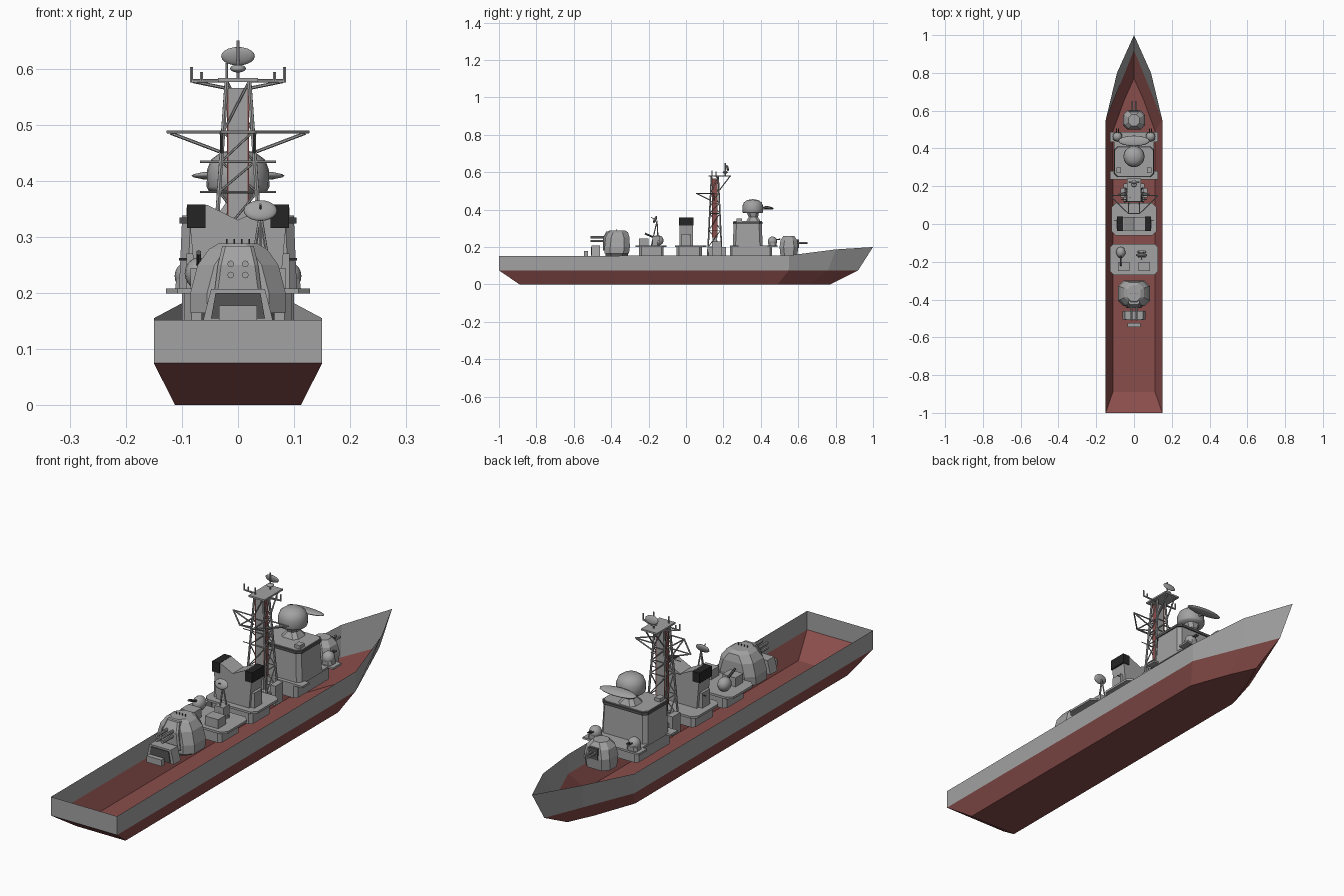
import bpy, bmesh, math
from mathutils import Vector, Matrix

if "Cube" in bpy.data.objects:
    bpy.data.objects.remove(bpy.data.objects["Cube"])


def material(name, rgb):
    m = bpy.data.materials.new(name)
    m.diffuse_color = (*rgb, 1)
    m.use_nodes = True
    m.node_tree.nodes["Principled BSDF"].inputs["Base Color"].default_value = m.diffuse_color
    return m


GREY = material("naval_grey", (0.36, 0.36, 0.36))
RED = material("antifouling_red", (0.25, 0.075, 0.07))
BLACK = material("soot_black", (0.018, 0.018, 0.018))
DARK = material("dark_steel", (0.09, 0.09, 0.09))


def finish(name, bm, mats, smooth=False):
    bmesh.ops.recalc_face_normals(bm, faces=bm.faces)
    me = bpy.data.meshes.new(name)
    bm.to_mesh(me)
    bm.free()
    for m in mats:
        me.materials.append(m)
    ob = bpy.data.objects.new(name, me)
    bpy.context.collection.objects.link(ob)
    if smooth:
        for p in me.polygons:
            p.use_smooth = True
    return ob


def box(name, x0, x1, y0, y1, z0, z1, mat=GREY):
    bm = bmesh.new()
    c = Vector(((x0 + x1) / 2, (y0 + y1) / 2, (z0 + z1) / 2))
    bmesh.ops.create_cube(bm, size=1, matrix=Matrix.Translation(c) @ Matrix.Diagonal((x1 - x0, y1 - y0, z1 - z0, 1)))
    return finish(name, bm, [mat])


def loft(name, sections, chamfer=0.02, mat=GREY, cx=0):
    """Stack of chamfered rectangles: (z, half_x, y_min, y_max)."""
    bm = bmesh.new()
    rings = []
    for z, h, a, b in sections:
        c = min(chamfer, h * 0.6, (b - a) * 0.3)
        pts = [(h, a + c), (h, b - c), (h - c, b), (c - h, b), (-h, b - c), (-h, a + c), (c - h, a), (h - c, a)]
        rings.append([bm.verts.new((cx + x, y, z)) for x, y in pts])
    for r, s in zip(rings, rings[1:]):
        for i in range(8):
            j = (i + 1) % 8
            bm.faces.new((r[i], r[j], s[j], s[i]))
    bm.faces.new(rings[0])
    bm.faces.new(rings[-1])
    return finish(name, bm, [mat])


def rods(name, segments, r=0.003, mat=GREY, n=6):
    """Round bars between pairs of points, joined in one object."""
    bm = bmesh.new()
    for a, b in segments:
        a, b = Vector(a), Vector(b)
        d = b - a
        m = Matrix.Translation((a + b) / 2) @ d.to_track_quat('Z', 'Y').to_matrix().to_4x4()
        bmesh.ops.create_cone(bm, cap_ends=True, segments=n, radius1=r, radius2=r, depth=d.length, matrix=m)
    return finish(name, bm, [mat])


def ball(name, c, size, tilt=0, mat=GREY):
    bm = bmesh.new()
    m = Matrix.Translation(c) @ Matrix.Rotation(tilt, 4, 'X') @ Matrix.Diagonal((*size, 1))
    bmesh.ops.create_uvsphere(bm, u_segments=16, v_segments=10, radius=1, matrix=m)
    return finish(name, bm, [mat], True)


def prism(name, profile, y0, y1, mat=GREY):
    """Extrude an xz profile along y."""
    bm = bmesh.new()
    f = bm.faces.new([bm.verts.new((x, y0, z)) for x, z in profile])
    g = bmesh.ops.extrude_face_region(bm, geom=[f])["geom"]
    bmesh.ops.translate(bm, vec=(0, y1 - y0, 0), verts=[v for v in g if isinstance(v, bmesh.types.BMVert)])
    return finish(name, bm, [mat])


# Open hull shell: keel, waterline and rail outlines, red below the waterline
levels = [
    [(.112, -.89, 0), (.112, .49, 0), (.05, .66, 0), (0, .77, 0)],
    [(.15, -1, .075), (.15, .55, .075), (.065, .76, .075), (0, .92, .075)],
    [(.15, -1, .152), (.15, .55, .155), (.09, .8, .187), (0, 1, .2)],
]
bm = bmesh.new()
rings = []
for lv in levels:
    rings.append([bm.verts.new(p) for p in lv + [(-x, y, z) for x, y, z in lv[-2::-1]]])
bm.faces.new(rings[0])
for k in range(2):
    for i in range(7):
        j = (i + 1) % 7
        f = bm.faces.new((rings[k][i], rings[k][j], rings[k + 1][j], rings[k + 1][i]))
        f.material_index = 1 - k
bm.faces.ensure_lookup_table()
bm.faces[0].material_index = 1
finish("hull", bm, [GREY, RED])

# Aft gun turret with four barrels
loft("aft_turret_ring", [(.152, .065, -.43, -.31), (.166, .065, -.43, -.31)], .03, DARK)
loft("aft_turret", [(.164, .085, -.435, -.305), (.2, .085, -.435, -.3), (.25, .072, -.43, -.302),
                    (.278, .052, -.42, -.31), (.288, .035, -.41, -.325)], .03)
loft("aft_turret_face", [(.18, .045, -.445, -.4), (.25, .036, -.445, -.4), (.284, .028, -.425, -.39)], .006)
rods("aft_gun_barrels", [((x, -.4, z), (x, -.51, z)) for x in (-.013, .013) for z in (.232, .252)], .006, n=8)
rods("aft_turret_aerials", [((x, -.37, .285), (x, -.37, .296)) for x in (-.02, -.007, .007, .02)], .0015, DARK)

# Launcher box behind the aft gun, with dark mouth and step
prism("stern_launcher", [(-.062, .152), (.062, .152), (.048, .207), (-.048, .207)], -.505, -.46)
prism("launcher_mouth", [(-.048, .155), (.048, .155), (.04, .2), (-.04, .2)], -.509, -.504, DARK)
box("launcher_step", -.034, .034, -.545, -.525, .152, .178)

# Forward gun turret with twin barrels
loft("forward_turret", [(.152, .055, .505, .595), (.2, .058, .5, .6), (.235, .05, .505, .595),
                        (.258, .03, .52, .58)], .022)
box("forward_gun_slot", -.02, .02, .59, .603, .195, .24, DARK)
rods("forward_gun_barrels", [((x, .56, .222), (x, .65, .222)) for x in (-.009, .009)], .005, n=8)

# Deckhouses and their overhanging platforms
for name, hx, y0, y1 in (("aft", .095, -.25, -.12), ("funnel", .095, -.05, .085), ("bridge", .1, .235, .46)):
    loft(name + "_deckhouse", [(.15, hx, y0, y1), (.2, hx, y0, y1)], .012)
loft("aft_platform", [(.199, .128, -.27, -.105), (.208, .128, -.27, -.105)], .02)
loft("funnel_platform", [(.199, .118, -.06, .11), (.208, .118, -.06, .11)], .02)
box("bridge_platform", -.105, .105, .24, .485, .199, .207)
box("bridge_wing_aft", -.128, .128, .235, .28, .2, .208)
box("bridge_wing_forward", -.128, .128, .435, .488, .2, .208)

# Aft platform fittings: lockers, dish on a tripod, light gun
for x in (-.055, .055):
    box("locker", x - .03, x + .03, -.25, -.2, .207, .245)
base = [(.04 + .025 * math.cos(a), -.16 + .025 * math.sin(a), .207) for a in (0.5, 2.6, 4.7)]
rods("dish_tripod", [(p, (.04, -.155, .34)) for p in base], .003)
box("dish_pedestal", .02, .06, -.18, -.14, .207, .26)
ball("aft_dish", (.04, -.165, .347), (.03, .008, .02), math.radians(-25))
rods("dish_feed", [((.04, -.165, .347), (.04, -.185, .358))], .002)
ball("light_gun_mount", (-.07, -.15, .235), (.025, .03, .028))
rods("light_gun_barrel", [((-.07, -.15, .242), (-.07, -.22, .272))], .005, DARK)

# Funnel with notched top and black outer uptakes
prism("funnel", [(-.075, .207), (.075, .207), (.085, .315), (.085, .357), (.055, .357), (0, .33),
                 (-.055, .357), (-.085, .357), (-.085, .315)], -.035, .038)
for s in (-1, 1):
    a, b = sorted((s * .058, s * .091))
    box("funnel_cap", a, b, -.038, .041, .316, .358, BLACK)
    a, b = sorted((s * .06, s * .092))
    box("funnel_side_box", a, b, -.025, .025, .207, .27)
    rods("deck_pipe", [((s * .105, .02, .26), (s * .06, .02, .26))], .002, DARK)

# Bridge tower, roof rim and window band
loft("bridge_tower", [(.207, .105, .25, .41), (.325, .1, .255, .405)], .015)
loft("bridge_roof", [(.324, .104, .25, .41), (.335, .104, .25, .41)], .016, DARK)
loft("bridge_roof_deck", [(.334, .1, .255, .405), (.338, .1, .255, .405)], .016)
for s in (-1, 1):
    box("signal_box", s * .08 - .012, s * .08 + .012, .27, .3, .335, .352)

# Radome with its pedestal and forward antenna
loft("radome_pedestal", [(.335, .04, .32, .4), (.36, .022, .335, .385), (.385, .03, .325, .39)], .015)
bm = bmesh.new()
prof = [(.052, .382), (.056, .39), (.055, .42), (.048, .438), (.03, .451), (0, .456)]
vs = [bm.verts.new((0, 0, .382))] + [bm.verts.new((r, 0, z)) for r, z in prof]
es = [bm.edges.new(p) for p in zip(vs, vs[1:])]
bmesh.ops.spin(bm, geom=vs + es, cent=(0, 0, 0), axis=(0, 0, 1), angle=2 * math.pi, steps=20)
bmesh.ops.remove_doubles(bm, verts=bm.verts, dist=1e-4)
bmesh.ops.translate(bm, verts=bm.verts, vec=(0, .357, 0))
dome = finish("radome", bm, [GREY], True)
ball("radome_antenna", (0, .44, .409), (.083, .028, .009), math.radians(-8))
rods("antenna_arm", [((0, .38, .405), (0, .44, .407))], .006)

# Small close-range gun domes on the bridge wings
for s in (-1, 1):
    loft("small_gun_base", [(.207, .024, .44, .485), (.225, .022, .44, .485)], .01, cx=s * .088)
    ball("small_gun_dome", (s * .088, .462, .23), (.025, .025, .026))
    rods("small_gun_barrels", [((s * .088 + x, .47, .238), (s * .088 + x, .505, .242)) for x in (-.005, .005)], .003, DARK)

# Lattice mast: four tapering legs, rings and diagonal bracing
box("mast_house", -.055, .055, .12, .215, .15, .2)
for s in (-1, 1):
    box("mast_locker", s * .06 - .012, s * .06 + .012, .14, .19, .15, .23)


def leg(sx, sy, z):
    t = (z - .15) / .43
    return (sx * (.05 - .03 * t), .154 + sy * (.038 - .02 * t), z)


corners = [(-1, -1), (1, -1), (1, 1), (-1, 1)]
rods("mast_legs", [(leg(*c, .15), leg(*c, .58)) for c in corners], .0042)
heights = [.2, .29, .38, .434, .487, .578]
brace = []
for i, z in enumerate(heights):
    for k in range(4):
        a, b = corners[k], corners[(k + 1) % 4]
        brace.append((leg(*a, z), leg(*b, z)))
        if i + 1 < len(heights):
            brace.append((leg(*a, z), leg(*b, heights[i + 1])))
rods("mast_bracing", brace, .0022)
box("mast_trunk", -.017, .017, .142, .166, .2, .565)
for s in (-1, 1):
    box("trunk_side_plate", s * .0185 - .0015, s * .0185 + .0015, .14, .168, .25, .563, RED)

# Mast yards, top platform and aerials
yard, top = [], []
for s in (-1, 1):
    yard += [((0, .15, .487), (s * .126, .15, .487)), ((s * .12, .15, .485), (s * .033, .15, .452)),
             ((s * .126, .15, .487), (s * .03, .055, .487)), ((s * .03, .055, .487), leg(s, -1, .45)),
             ((s * .03, .055, .487), leg(s, -1, .487))]
    top += [((s * .02, .16, .578), (s * .083, .16, .578)), ((s * .083, .16, .575), (s * .083, .16, .603)),
            ((s * .08, .16, .577), leg(s, 1, .565)), ((s * .065, .16, .578), (s * .065, .16, .594)),
            ((s * .02, .235, .578), leg(s, 1, .5))]
    rods("mast_side_rods", [((0, .13, z), (s * .068, .13, z)) for z in (.38, .434)], .002)
yard.append(((-.03, .055, .487), (.03, .055, .487)))
rods("mast_yard", yard, .003)
rods("mast_top_arms", top, .003)
box("mast_top_platform", -.036, .036, .12, .24, .576, .583)
rods("aerial_poles", [((0, .21, .58), (0, .21, .65)), ((-.02, .14, .58), (-.02, .14, .61))], .003)
ball("top_radar_base", (0, .21, .6), (.014, .014, .007))
ball("top_radar_dish", (0, .222, .622), (.03, .006, .017), math.radians(15))
